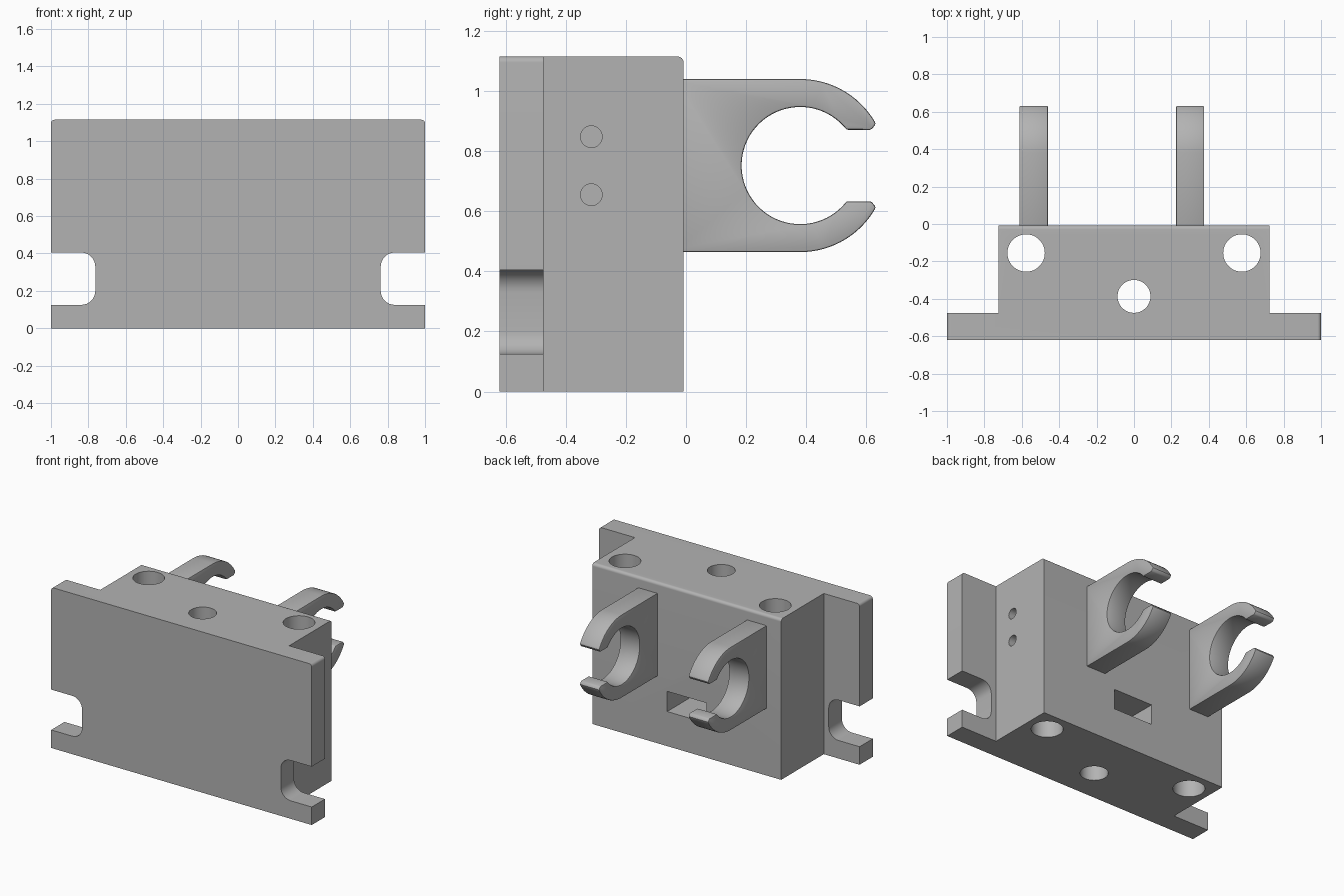
import bpy, bmesh, math
from mathutils import Vector, Matrix

if "Cube" in bpy.data.objects:
    bpy.data.objects.remove(bpy.data.objects["Cube"], do_unlink=True)

grey = bpy.data.materials.new("plain grey")
grey.use_nodes = True
grey.diffuse_color = (0.45, 0.45, 0.45, 1)
grey.node_tree.nodes["Principled BSDF"].inputs["Base Color"].default_value = grey.diffuse_color

AXES = {"x": lambda a, b, d: (d, a, b),   # profile in y, z
        "y": lambda a, b, d: (a, d, b),   # profile in x, z
        "z": lambda a, b, d: (a, b, d)}   # profile in x, y


def arc(cx, cy, r, start, end, n):
    """Points on an arc, angles in radians."""
    angles = [start + (end - start) * i / n for i in range(n + 1)]
    return [(cx + r * math.cos(t), cy + r * math.sin(t)) for t in angles]


def rounded(corners, n=8):
    """Outline from (a, b, radius) corners with filleted right angles."""
    out = []
    for i, (a, b, r) in enumerate(corners):
        p = Vector((a, b))
        if r == 0:
            out.append((a, b))
            continue
        u = (Vector(corners[i - 1][:2]) - p).normalized()
        v = (Vector(corners[(i + 1) % len(corners)][:2]) - p).normalized()
        for k in range(n + 1):
            t = math.pi / 2 * k / n
            out.append(tuple(p + r * (u * (1 - math.sin(t)) + v * (1 - math.cos(t)))))
    return out


def extrude(name, outline, axis, lo, hi):
    """Solid made by sweeping an outline along an axis."""
    bm = bmesh.new()
    place = AXES[axis]
    face = bm.faces.new([bm.verts.new(place(a, b, lo)) for a, b in outline])
    swept = bmesh.ops.extrude_face_region(bm, geom=[face])["geom"]
    bmesh.ops.translate(bm, vec=place(0, 0, hi - lo),
                        verts=[g for g in swept if isinstance(g, bmesh.types.BMVert)])
    bmesh.ops.recalc_face_normals(bm, faces=bm.faces)
    mesh = bpy.data.meshes.new(name)
    bm.to_mesh(mesh)
    bm.free()
    mesh.materials.append(grey)
    obj = bpy.data.objects.new(name, mesh)
    bpy.context.collection.objects.link(obj)
    return obj


def activate(obj):
    bpy.ops.object.select_all(action="DESELECT")
    obj.select_set(True)
    bpy.context.view_layer.objects.active = obj


def combine(obj, tool, operation):
    mod = obj.modifiers.new("combine", "BOOLEAN")
    mod.operation, mod.solver, mod.object = operation, "EXACT", tool
    activate(obj)
    bpy.ops.object.modifier_apply(modifier=mod.name)
    bpy.data.objects.remove(tool, do_unlink=True)


def drill(obj, axis, a, b, r, lo, hi):
    circle = arc(a, b, r, 0, 2 * math.pi, 48)[:-1]
    combine(obj, extrude("drill", circle, axis, lo, hi), "DIFFERENCE")


FRONT, STEP, BACK, TOP = -0.62, -0.475, -0.008, 1.115

# Mounting plate with an open slot at each side
half = [(1, 0, 0), (1, 0.125, 0), (0.763, 0.125, 0.075), (0.763, 0.405, 0.075),
        (1, 0.405, 0), (1, TOP, 0.02)]
plate_outline = rounded(half + [(-x, z, r) for x, z, r in reversed(half)])
body = extrude("mounting_block", plate_outline, "y", FRONT, STEP)

# Thick block behind the plate, its top back edge rounded
block_outline = rounded([(STEP - 0.07, 0, 0), (BACK, 0, 0), (BACK, TOP, 0.02),
                         (STEP - 0.07, TOP, 0)])
combine(body, extrude("block", block_outline, "x", -0.725, 0.725), "UNION")

# Vertical through holes, side screw holes and nut slot
for x, y, r in [(-0.577, -0.155, 0.1), (0.577, -0.155, 0.1), (0, -0.387, 0.088)]:
    drill(body, "z", x, y, r, -0.1, TOP + 0.1)
for z in (0.655, 0.848):
    drill(body, "x", -0.315, z, 0.036, 0.35, 0.8)
slot = [(-0.15, 0.24), (0.15, 0.24), (0.15, 0.38), (-0.15, 0.38)]
combine(body, extrude("nut_slot", slot, "y", -0.53, 0.1), "DIFFERENCE")
activate(body)
bpy.ops.object.shade_smooth_by_angle(angle=math.radians(30))

# Snap clips: open rings on the back of the block
CY, CZ, INNER, OUTER, GAP = 0.38, 0.752, 0.195, 0.288, 0.119
mouth = math.asin(GAP / INNER)
tip = math.asin((GAP + 0.02) / OUTER)
clip_outline = [(BACK - 0.03, CZ - OUTER)]
clip_outline += arc(CY, CZ, OUTER, -math.pi / 2, -tip, 20)
clip_outline += [(0.62, CZ - GAP - 0.004), (0.612, CZ - GAP)]
clip_outline += arc(CY, CZ, INNER, -mouth, mouth - 2 * math.pi, 56)
clip_outline += [(0.612, CZ + GAP), (0.62, CZ + GAP + 0.004)]
clip_outline += arc(CY, CZ, OUTER, tip, math.pi / 2, 20)
clip_outline += [(BACK - 0.03, CZ + OUTER)]
for name, lo, hi in [("right_clip", -0.613, -0.46), ("left_clip", 0.225, 0.375)]:
    clip = extrude(name, clip_outline, "x", lo, hi)
    bevel = clip.modifiers.new("soft edges", "BEVEL")
    bevel.width, bevel.segments = 0.006, 2
    bevel.limit_method, bevel.angle_limit = "ANGLE", math.radians(40)
    activate(clip)
    bpy.ops.object.modifier_apply(modifier=bevel.name)
    bpy.ops.object.shade_smooth_by_angle(angle=math.radians(30))
